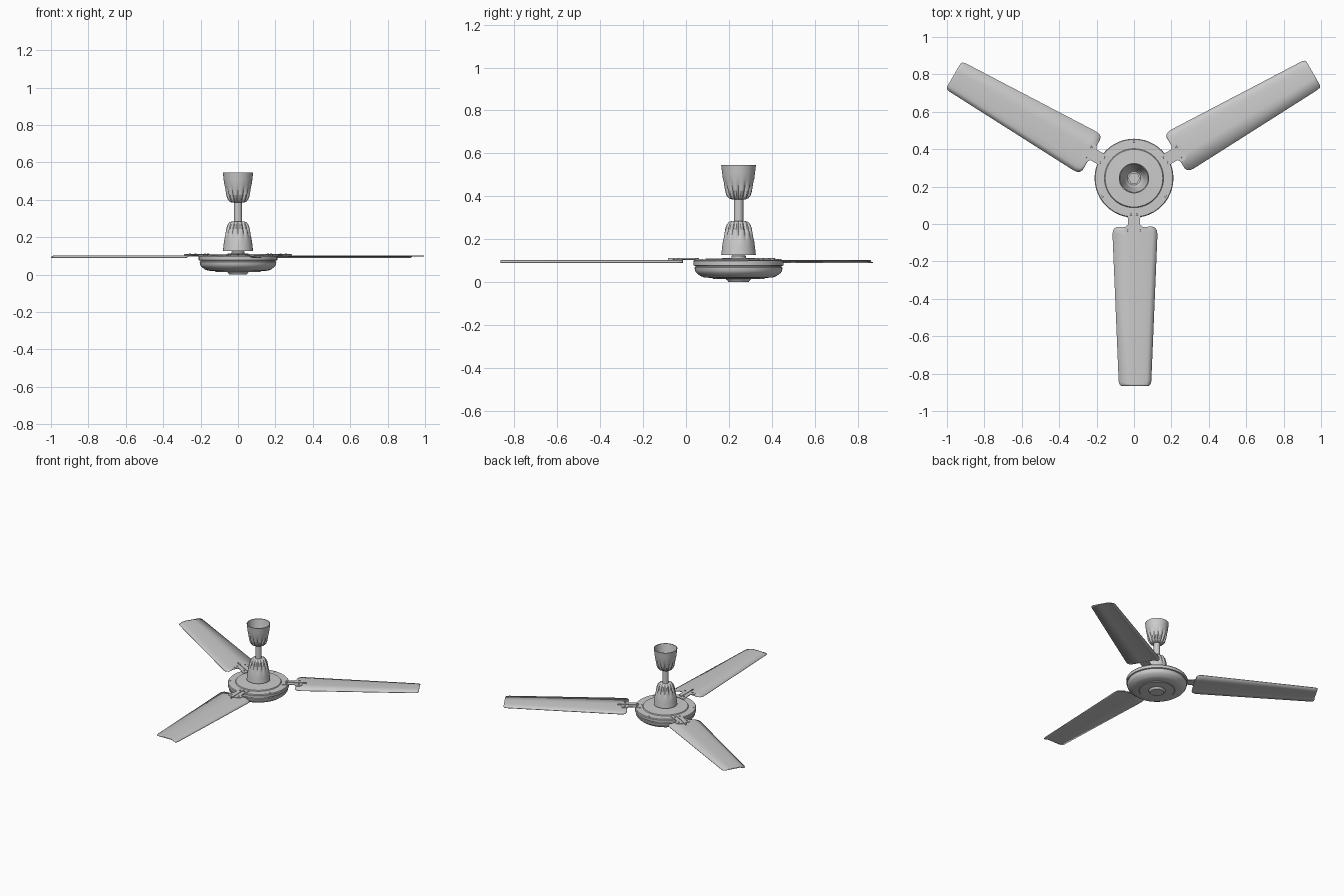
import bpy, bmesh, math

if "Cube" in bpy.data.objects:
    bpy.data.objects.remove(bpy.data.objects["Cube"])

CY = 0.245          # y position of the fan axis
TAU = 2 * math.pi


def finish(bm, name, angle=35, turn=0.0, smooth=True):
    bmesh.ops.recalc_face_normals(bm, faces=bm.faces)
    me = bpy.data.meshes.new(name)
    bm.to_mesh(me)
    bm.free()
    ob = bpy.data.objects.new(name, me)
    bpy.context.collection.objects.link(ob)
    ob.location = (0, CY, 0)
    ob.rotation_euler = (0, 0, turn)
    bpy.ops.object.select_all(action='DESELECT')
    ob.select_set(True)
    bpy.context.view_layer.objects.active = ob
    if smooth:
        bpy.ops.object.shade_smooth_by_angle(angle=math.radians(angle))
    return ob


def lathe(name, profile, n=48, flutes=0, cap=True, angle=35):
    """Spin (radius, z, groove depth) points round the axis."""
    bm = bmesh.new()
    rings = []
    for p in profile:
        r, z, depth = (*p, 0)[:3]
        ring = []
        for i in range(n):
            a = TAU * i / n
            k = max(0.0, math.cos(a * flutes)) if flutes else 0
            rr = r - depth * k
            ring.append(bm.verts.new((rr * math.cos(a), rr * math.sin(a), z)))
        rings.append(ring)
    for lo, hi in zip(rings, rings[1:]):
        for i in range(n):
            j = (i + 1) % n
            bm.faces.new((lo[i], lo[j], hi[j], hi[i]))
    if cap:
        bm.faces.new(rings[0])
        bm.faces.new(rings[-1])
    return finish(bm, name, angle)


def prism(name, outline, z0, z1, turn):
    bm = bmesh.new()
    f = bm.faces.new([bm.verts.new((x, y, z0)) for x, y in outline])
    ext = bmesh.ops.extrude_face_region(bm, geom=[f])
    for v in ext['geom']:
        if isinstance(v, bmesh.types.BMVert):
            v.co.z = z1
    return finish(bm, name, turn=turn, smooth=False)


# motor housing: stepped disc with a groove round the rim
lathe("motor_housing", [
    (0.048, 0.0), (0.052, 0.008), (0.058, 0.013), (0.12, 0.015), (0.124, 0.019),
    (0.16, 0.021), (0.178, 0.028), (0.196, 0.042), (0.203, 0.052), (0.205, 0.068),
    (0.201, 0.070), (0.201, 0.075), (0.210, 0.077), (0.211, 0.097), (0.207, 0.103),
    (0.158, 0.104), (0.154, 0.110), (0.06, 0.111), (0.04, 0.113)])
lathe("shaft_collar", [(0.034, 0.105), (0.034, 0.122), (0.026, 0.126), (0.026, 0.15)], n=24)
lathe("down_rod", [(0.022, 0.11), (0.022, 0.44)], n=24)
lathe("rod_nut", [(0.032, 0.425), (0.032, 0.445)], n=6)

# fluted canopies: one shape, mirrored about the middle of the rod
shell = [(0.076, 0.125), (0.081, 0.125), (0.080, 0.132), (0.077, 0.160), (0.073, 0.190),
         (0.070, 0.205, 0.003), (0.066, 0.230, 0.008), (0.062, 0.252, 0.010),
         (0.056, 0.268, 0.010), (0.047, 0.279, 0.007), (0.036, 0.284, 0.002), (0.021, 0.285),
         (0.021, 0.279), (0.036, 0.277), (0.047, 0.262), (0.053, 0.235),
         (0.064, 0.195), (0.076, 0.125)]
lathe("lower_canopy", shell, n=72, flutes=12, cap=False)
lathe("upper_canopy", [(p[0], 0.67 - p[1], *p[2:]) for p in shell], n=72, flutes=12, cap=False)

# blade stations: distance from axis, left edge, fold line, right edge
stations = [(0.260, -0.088, 0.068, 0.098), (0.267, -0.104, 0.070, 0.114),
            (0.280, -0.112, 0.071, 0.122), (0.300, -0.115, 0.071, 0.125),
            (1.085, -0.082, 0.045, 0.092), (1.102, -0.078, 0.044, 0.088),
            (1.110, -0.068, 0.044, 0.078)]


def blade(name, turn):
    bm = bmesh.new()
    rows = []
    for u, left, fold, right in stations:
        row = []
        for t, drop in ((0, 0.001), (0.5, 0), (1, 0)):
            row.append(bm.verts.new((left + (fold - left) * t, -u, 0.101 - drop)))
        row.append(bm.verts.new(((fold + right) / 2, -u, 0.097)))
        row.append(bm.verts.new((right, -u, 0.090)))
        rows.append(row)
    for a, b in zip(rows, rows[1:]):
        for i in range(4):
            bm.faces.new((a[i], b[i], b[i + 1], a[i + 1]))
    ob = finish(bm, name, angle=30, turn=turn)
    mod = ob.modifiers.new("thickness", 'SOLIDIFY')
    mod.thickness = 0.004
    mod.offset = 0


# blades with their holders and screws
half = [(0.040, -0.165), (0.033, -0.215), (0.033, -0.250), (0.050, -0.262),
        (0.052, -0.285), (0.040, -0.300), (0.014, -0.305)]
holder = half + [(-x, y) for x, y in reversed(half)]
for k in range(3):
    turn = k * TAU / 3
    blade(f"blade_{k + 1}", turn)
    prism(f"blade_holder_{k + 1}", holder, 0.102, 0.107, turn)
    prism(f"holder_rib_{k + 1}", [(-0.003, -0.185), (0.003, -0.185),
                                  (0.004, -0.33), (-0.004, -0.33)], 0.102, 0.111, turn)
    for j, (x, y) in enumerate([(-0.016, -0.195), (0.016, -0.195), (-0.03, -0.28), (0.03, -0.28)]):
        bm = bmesh.new()
        bmesh.ops.create_cone(bm, cap_ends=True, segments=10, radius1=0.006,
                              radius2=0.005, depth=0.006)
        bmesh.ops.translate(bm, verts=bm.verts, vec=(x, y, 0.109))
        finish(bm, f"holder_screw_{k + 1}_{j + 1}", turn=turn)
    # rim screw between blades
    bm = bmesh.new()
    bmesh.ops.create_cone(bm, cap_ends=True, segments=10, radius1=0.006,
                          radius2=0.005, depth=0.006)
    bmesh.ops.translate(bm, verts=bm.verts, vec=(0, 0.195, 0.104))
    finish(bm, f"rim_screw_{k + 1}", turn=turn)
